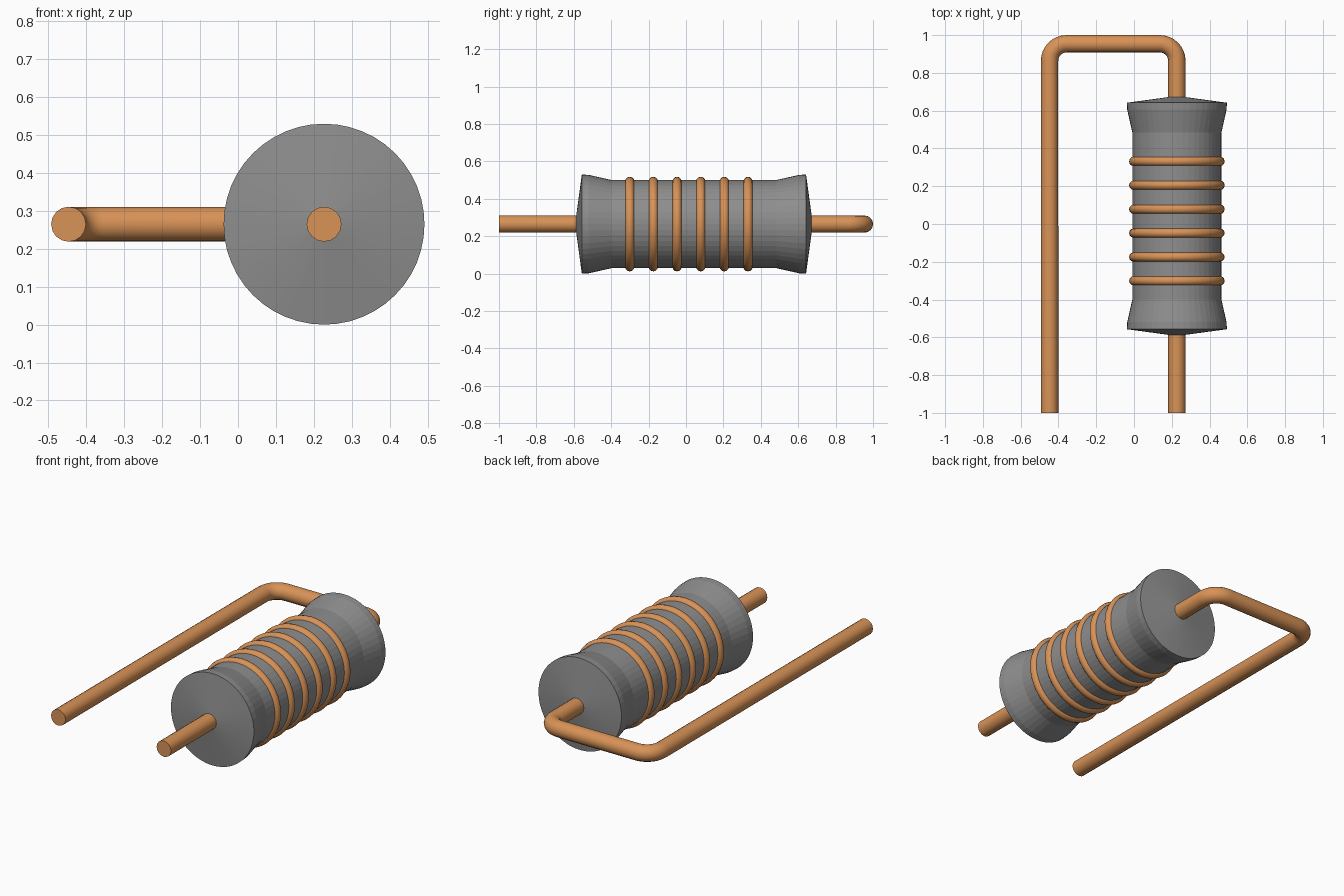
import bpy, bmesh
from math import sin, cos, pi, radians
from mathutils import Vector

if "Cube" in bpy.data.objects:
    bpy.data.objects.remove(bpy.data.objects["Cube"])

AX, AZ = 0.227, 0.265          # body axis position (runs along y)
WIRE_R = 0.046


def material(name, colour):
    m = bpy.data.materials.new(name)
    m.diffuse_color = (*colour, 1)
    m.use_nodes = True
    m.node_tree.nodes["Principled BSDF"].inputs["Base Color"].default_value = m.diffuse_color
    return m


copper = material("copper", (0.69, 0.29, 0.095))
ceramic = material("ceramic", (0.27, 0.27, 0.27))


def lathe(name, profile, sides, mat, closed=False):
    """Revolve (y, radius) points around the body axis."""
    bm = bmesh.new()
    rows = []
    for y, r in profile:
        if r == 0:
            rows.append([bm.verts.new((AX, y, AZ))] * sides)
        else:
            rows.append([bm.verts.new((AX + r * cos(2 * pi * i / sides), y,
                                       AZ + r * sin(2 * pi * i / sides)))
                         for i in range(sides)])
    pairs = list(zip(rows, rows[1:]))
    if closed:
        pairs.append((rows[-1], rows[0]))
    for a, b in pairs:
        for i in range(sides):
            j = (i + 1) % sides
            bm.faces.new(dict.fromkeys((a[i], a[j], b[j], b[i])))
    bmesh.ops.recalc_face_normals(bm, faces=bm.faces)
    me = bpy.data.meshes.new(name)
    bm.to_mesh(me)
    bm.free()
    me.materials.append(mat)
    ob = bpy.data.objects.new(name, me)
    bpy.context.collection.objects.link(ob)
    return ob


def smooth(ob, angle):
    bpy.ops.object.select_all(action='DESELECT')
    ob.select_set(True)
    bpy.context.view_layer.objects.active = ob
    bpy.ops.object.shade_smooth_by_angle(angle=radians(angle))


# Faceted ceramic body with flared ends and shallow conical caps
lathe("resistor_body", [
    (-0.593, 0), (-0.557, 0.265), (-0.52, 0.263), (-0.40, 0.236),
    (0.485, 0.236), (0.605, 0.263), (0.642, 0.265), (0.678, 0)], 48, ceramic)

# Colour bands
for k in range(6):
    y0 = -0.301 + 0.1265 * k
    ring = [(y0 + 0.025 * cos(2 * pi * i / 12), 0.228 + 0.025 * sin(2 * pi * i / 12))
            for i in range(12)]
    smooth(lathe(f"band_{k + 1}", ring, 48, copper, closed=True), 60)

# Bent lead wire: straight through the body, over the back, returning to the front
LX, BY, BEND = -0.447, 0.954, 0.09
path = [Vector((AX, -1, AZ))]
for cx, start in ((AX - BEND, 0), (LX + BEND, pi / 2)):
    for i in range(9):
        a = start + i * pi / 16
        path.append(Vector((cx + BEND * cos(a), BY - BEND + BEND * sin(a), AZ)))
path.append(Vector((LX, -1, AZ)))

cu = bpy.data.curves.new("lead_wire", 'CURVE')
cu.dimensions = '3D'
cu.bevel_depth = WIRE_R
cu.bevel_resolution = 6
cu.use_fill_caps = True
sp = cu.splines.new('POLY')
sp.points.add(len(path) - 1)
for p, co in zip(sp.points, path):
    p.co = (*co, 1)
cu.materials.append(copper)
wire = bpy.data.objects.new("lead_wire", cu)
bpy.context.collection.objects.link(wire)
bpy.ops.object.select_all(action='DESELECT')
wire.select_set(True)
bpy.context.view_layer.objects.active = wire
bpy.ops.object.convert(target='MESH')
smooth(bpy.context.view_layer.objects.active, 40)
